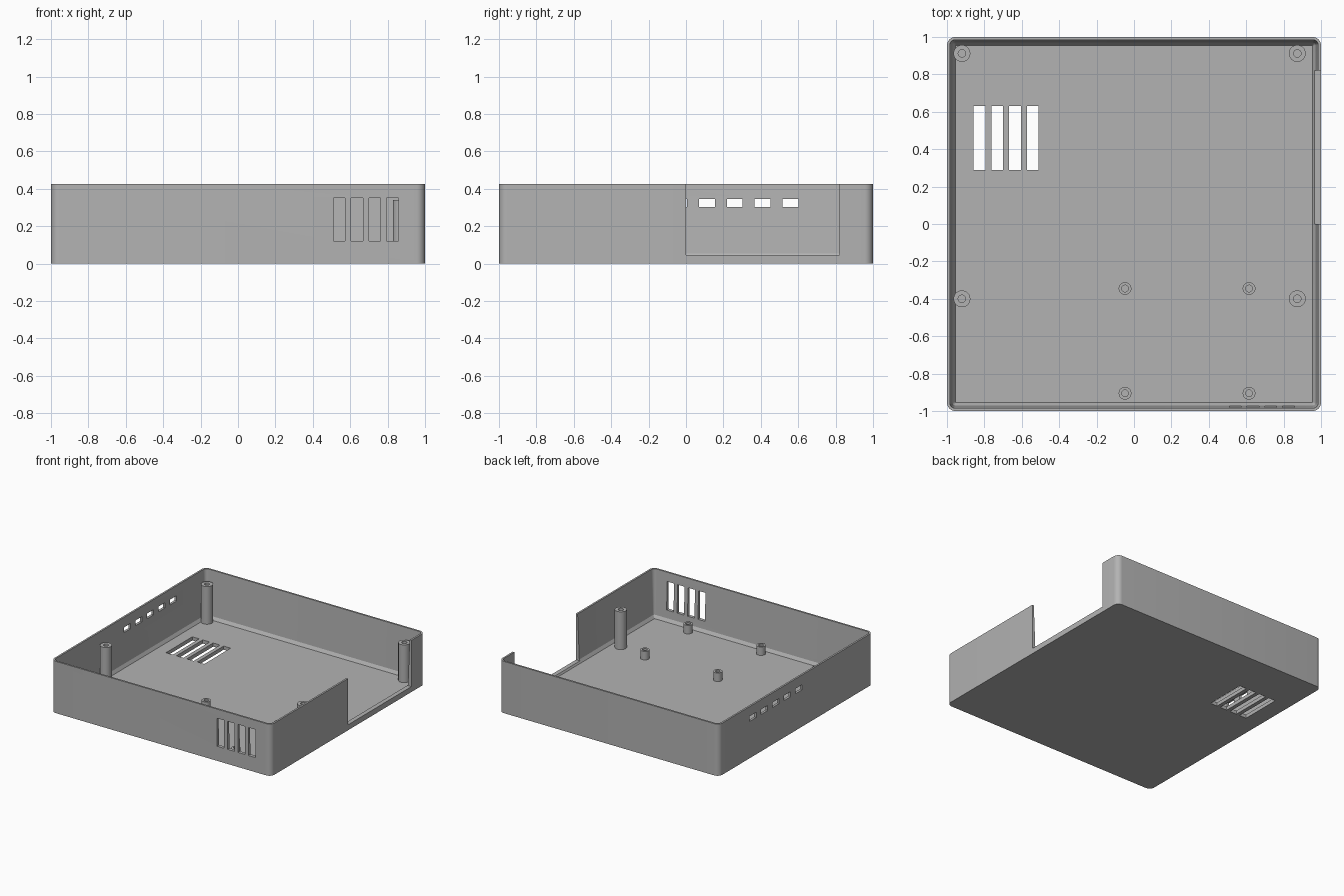
import bpy, bmesh, math
from math import cos, sin, pi, radians

if "Cube" in bpy.data.objects:
    bpy.data.objects.remove(bpy.data.objects["Cube"], do_unlink=True)

HEIGHT, FLOOR, POST_TOP, STUD_TOP = 0.425, 0.03, 0.34, 0.1

grey = bpy.data.materials.new("plain grey plastic")
grey.use_nodes = True
colour = (0.45, 0.45, 0.45, 1)
grey.diffuse_color = colour
grey.node_tree.nodes["Principled BSDF"].inputs["Base Color"].default_value = colour


def make_object(name, bm):
    bmesh.ops.recalc_face_normals(bm, faces=bm.faces)
    mesh = bpy.data.meshes.new(name)
    bm.to_mesh(mesh)
    bm.free()
    mesh.materials.append(grey)
    obj = bpy.data.objects.new(name, mesh)
    bpy.context.collection.objects.link(obj)
    return obj


def select(obj):
    bpy.ops.object.select_all(action='DESELECT')
    obj.select_set(True)
    bpy.context.view_layer.objects.active = obj


def loft(name, rings):
    """Bridge equal rings of points and cap both ends."""
    bm = bmesh.new()
    loops = [[bm.verts.new(p) for p in ring] for ring in rings]
    n = len(loops[0])
    for a, b in zip(loops, loops[1:]):
        for i in range(n):
            j = (i + 1) % n
            bm.faces.new((a[i], a[j], b[j], b[i]))
    bm.faces.new(loops[0])
    bm.faces.new(loops[-1])
    return make_object(name, bm)


def rounded_square(half, radius, z, steps=8):
    points = []
    for corner, (sx, sy) in enumerate([(1, 1), (-1, 1), (-1, -1), (1, -1)]):
        for k in range(steps + 1):
            a = (corner + k / steps) * pi / 2
            points.append((sx * (half - radius) + radius * cos(a),
                           sy * (half - radius) + radius * sin(a), z))
    return points


def circle(x, y, r, z, n=32):
    return [(x + r * cos(2 * pi * i / n), y + r * sin(2 * pi * i / n), z)
            for i in range(n)]


def add_box(bm, x0, x1, y0, y1, z0, z1):
    v = bmesh.ops.create_cube(bm, size=1)["verts"]
    bmesh.ops.scale(bm, vec=(x1 - x0, y1 - y0, z1 - z0), verts=v)
    bmesh.ops.translate(bm, vec=((x0 + x1) / 2, (y0 + y1) / 2, (z0 + z1) / 2), verts=v)


# Open tray: straight outside, drafted inside, chamfer around the floor
tray = loft("case_tray", [
    rounded_square(1, 0.045, 0),
    rounded_square(1, 0.045, HEIGHT),
    rounded_square(0.985, 0.03, HEIGHT),
    rounded_square(0.97, 0.015, 0.055),
    rounded_square(0.955, 0.004, FLOOR),
])

# Openings: side gap, front and floor vents, row of small ports
bm = bmesh.new()
add_box(bm, 0.9, 1.1, 0, 0.822, 0.045, 0.6)
for i in range(4):
    x = 0.51 + i * 0.095
    add_box(bm, x, x + 0.063, -1.1, -0.92, 0.12, 0.35)
    add_box(bm, -x - 0.063, -x, 0.29, 0.632, -0.1, 0.1)
for i in range(5):
    y = -0.08 + i * 0.149
    add_box(bm, -1.1, -0.9, y, y + 0.085, 0.303, 0.345)
cutter = make_object("opening_cutter", bm)
cutter.hide_render = True

select(tray)
cut = tray.modifiers.new("openings", 'BOOLEAN')
cut.operation = 'DIFFERENCE'
cut.solver = 'EXACT'
cut.object = cutter
bpy.ops.object.modifier_apply(modifier=cut.name)
bpy.data.objects.remove(cutter, do_unlink=True)
select(tray)
bpy.ops.object.shade_smooth_by_angle(angle=radians(20))


# Hollow screw posts
def post(name, x, y, outer, hole, top):
    obj = loft(name, [
        circle(x, y, outer, FLOOR - 0.005),
        circle(x, y, outer, top),
        circle(x, y, hole, top),
        circle(x, y, hole, FLOOR + 0.005),
    ])
    select(obj)
    bpy.ops.object.shade_smooth_by_angle(angle=radians(30))


for end, y in (("back", 0.912), ("front", -0.4)):
    for side, x in (("left", 0.873), ("right", -0.92)):
        post(f"lid_post_{end}_{side}", x, y, 0.045, 0.02, POST_TOP)

# Short studs for a circuit board
for end, y in (("back", -0.345), ("front", -0.905)):
    for side, x in (("left", 0.615), ("right", -0.048)):
        post(f"board_stud_{end}_{side}", x, y, 0.034, 0.018, STUD_TOP)
